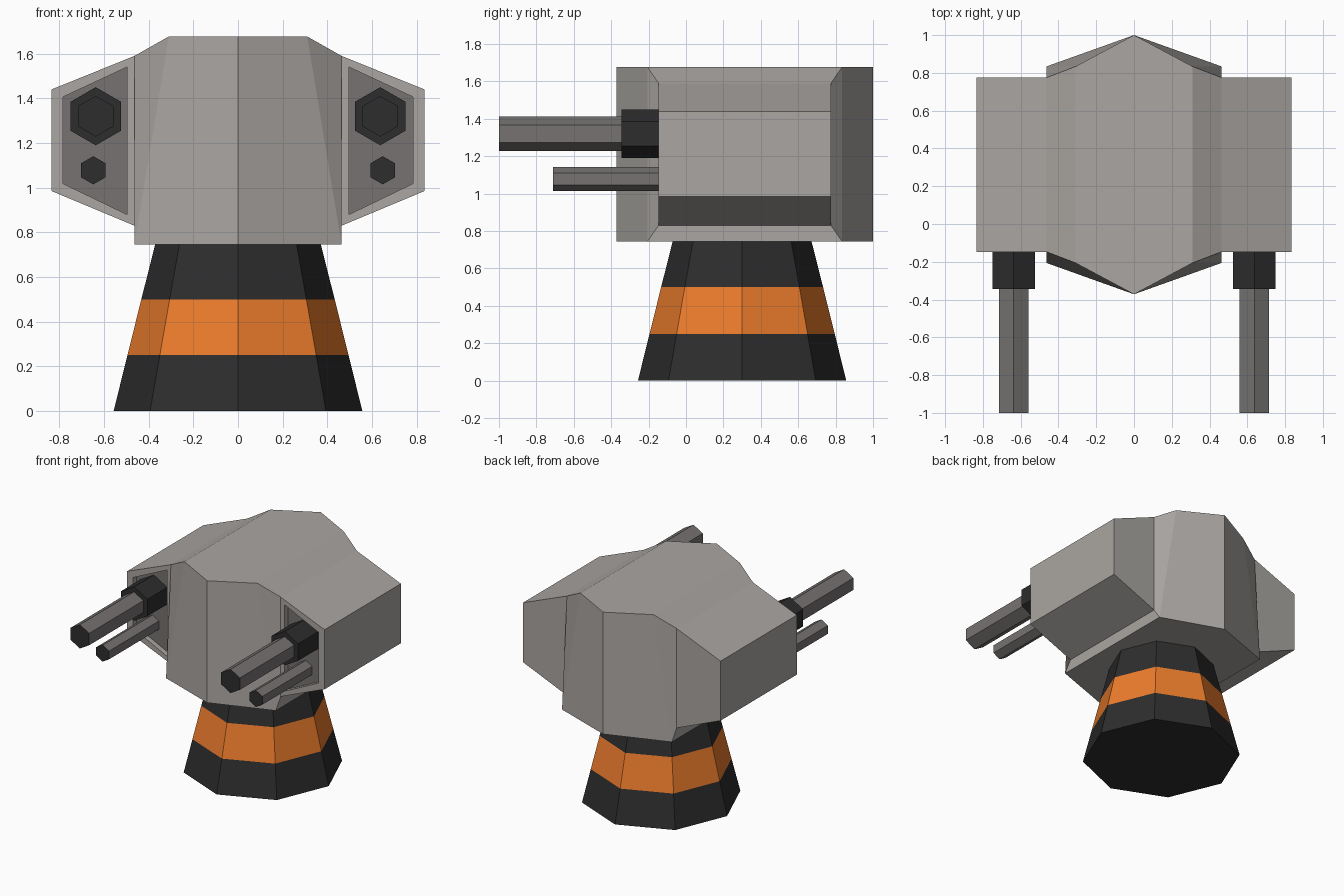
import bpy, bmesh, math
from mathutils import Matrix

if "Cube" in bpy.data.objects:
    bpy.data.objects.remove(bpy.data.objects["Cube"])


def material(name, rgb):
    m = bpy.data.materials.new(name)
    m.diffuse_color = (*rgb, 1)
    m.use_nodes = True
    m.node_tree.nodes["Principled BSDF"].inputs["Base Color"].default_value = m.diffuse_color
    return m


HULL = material("hull_grey", (0.40, 0.38, 0.36))
STEEL = material("steel_grey", (0.18, 0.17, 0.165))
DARK = material("dark", (0.026, 0.026, 0.026))
ORANGE = material("orange", (0.83, 0.20, 0.025))


def make_object(name, bm, mats):
    bmesh.ops.recalc_face_normals(bm, faces=bm.faces[:])
    me = bpy.data.meshes.new(name)
    bm.to_mesh(me)
    bm.free()
    ob = bpy.data.objects.new(name, me)
    for m in mats:
        me.materials.append(m)
    bpy.context.collection.objects.link(ob)
    return ob


# Pedestal: octagonal taper in three coloured bands
bm = bmesh.new()
levels = [(0, 0.557), (0.25, 0.495), (0.5, 0.433), (0.745, 0.371)]
rings = [[bm.verts.new((r * math.cos(i * math.pi / 4), 0.3 + r * math.sin(i * math.pi / 4), z))
          for i in range(8)] for z, r in levels]
for band in range(3):
    for i in range(8):
        j = (i + 1) % 8
        a, b = rings[band], rings[band + 1]
        f = bm.faces.new((a[i], a[j], b[j], b[i]))
        f.material_index = band % 2
bm.faces.new(rings[0])
bm.faces.new(rings[-1])
make_object("pedestal", bm, [DARK, ORANGE])

# Turret hull: half cross-section (x, z, half length along y), mirrored in x
MID = 0.314
profile = [(0, 0.745, 0.686), (0.464, 0.745, 0.52), (0.464, 0.83, 0.461), (0.835, 0.985, 0.461),
           (0.835, 1.44, 0.461), (0.464, 1.59, 0.461), (0.31, 1.677, 0.52), (0, 1.677, 0.686)]
bm = bmesh.new()
front = [bm.verts.new((x, MID - h, z)) for x, z, h in profile]
back = [bm.verts.new((x, MID + h, z)) for x, z, h in profile]
for i in range(7):
    bm.faces.new((front[i], front[i + 1], back[i + 1], back[i]))
for side in (front, back):
    for ids in ((0, 1, 6, 7), (1, 2, 5, 6), (2, 3, 4, 5)):
        face = bm.faces.new([side[i] for i in ids])
        if side is front:
            port = face
bmesh.ops.recalc_face_normals(bm, faces=bm.faces[:])

# Recessed gun port in the front of each side pod
bmesh.ops.inset_region(bm, faces=[port], thickness=0.061)
new = bmesh.ops.extrude_discrete_faces(bm, faces=[port])["faces"]
new[0].material_index = 1
bmesh.ops.translate(bm, verts=new[0].verts[:], vec=(0, 0.04, 0))
hull = make_object("turret_hull", bm, [HULL, STEEL])
mirror = hull.modifiers.new("mirror", 'MIRROR')
mirror.use_clip = True


# Guns: hexagonal prisms along y with dark muzzle faces
def hex_prism(name, x, z, r, y0, y1, mat):
    bm = bmesh.new()
    turn = Matrix.Translation((x, (y0 + y1) / 2, z)) @ Matrix.Rotation(math.pi / 2, 4, 'X')
    bmesh.ops.create_cone(bm, cap_ends=True, segments=6, radius1=r, radius2=r, depth=y1 - y0,
                          matrix=turn)
    zmax = max(v.co.z for v in bm.verts)
    if zmax < z + r * 0.95:
        bmesh.ops.rotate(bm, verts=bm.verts[:], cent=(x, 0, z),
                         matrix=Matrix.Rotation(math.pi / 6, 3, 'Y'))
    for f in bm.faces:
        f.material_index = 1 if len(f.verts) == 6 else 0
    make_object(name, bm, [mat, DARK])


for side, s in (("left", -1), ("right", 1)):
    hex_prism(side + "_barrel_sleeve", s * 0.637, 1.32, 0.13, -0.345, -0.1, DARK)
    hex_prism(side + "_main_barrel", s * 0.637, 1.32, 0.091, -1.0, -0.33, STEEL)
    hex_prism(side + "_small_barrel", s * 0.648, 1.078, 0.063, -0.71, -0.1, STEEL)
